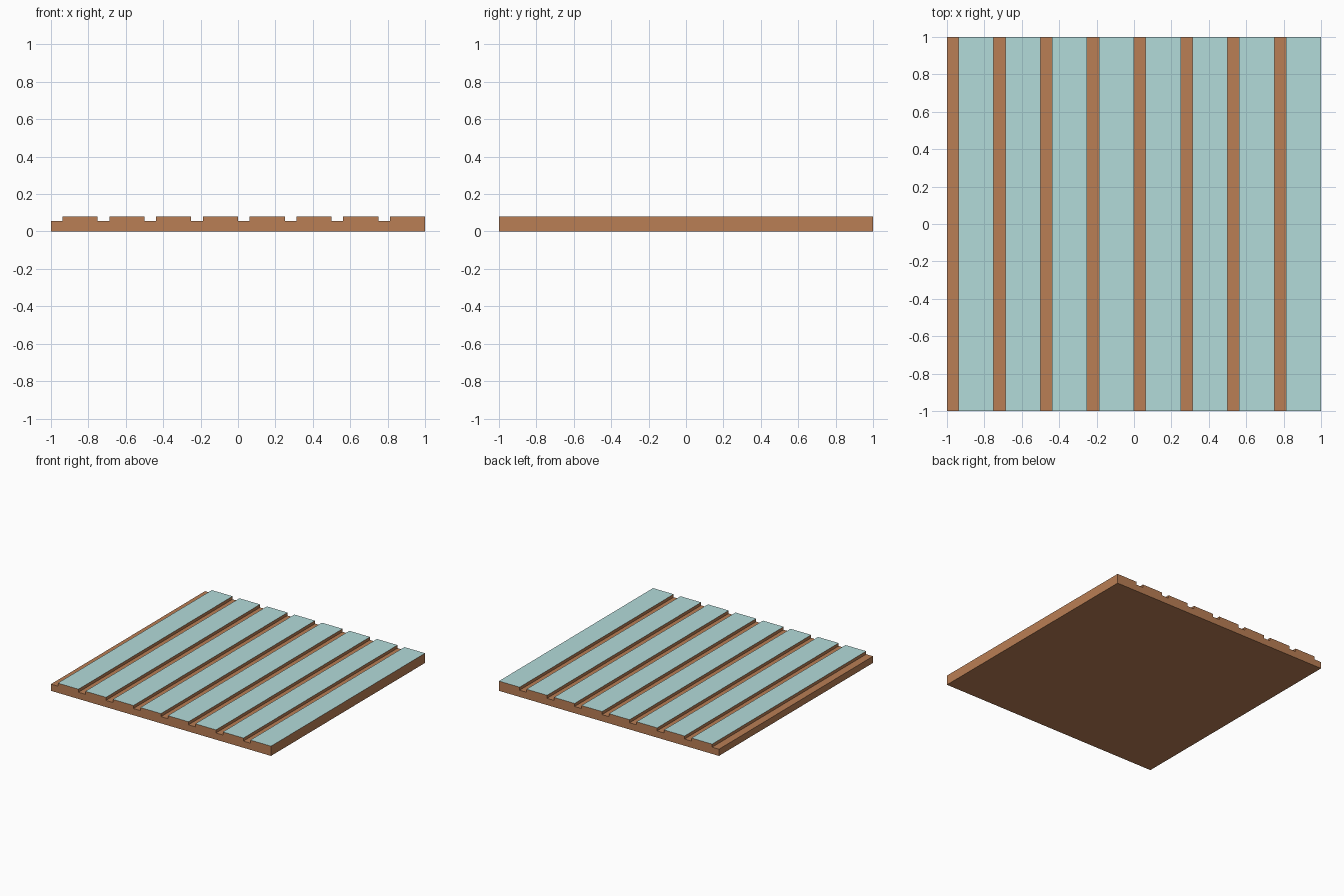
import bpy
import bmesh

if "Cube" in bpy.data.objects:
    bpy.data.objects.remove(bpy.data.objects["Cube"])

PLANKS, PITCH, GROOVE = 8, 0.25, 0.0625
FLOOR, TOP = 0.055, 0.08


def material(name, color):
    mat = bpy.data.materials.new(name)
    mat.diffuse_color = color
    mat.use_nodes = True
    mat.node_tree.nodes["Principled BSDF"].inputs["Base Color"].default_value = mat.diffuse_color
    return mat


# Stepped cross-section: a groove followed by a raised plank, repeated
profile = [(-1, 0)]
for i in range(PLANKS):
    x = -1 + i * PITCH
    profile += [(x, FLOOR), (x + GROOVE, FLOOR), (x + GROOVE, TOP), (x + PITCH, TOP)]
profile.append((1, 0))

# Extrude the section from front to back
bm = bmesh.new()
section = bm.faces.new([bm.verts.new((x, -1, z)) for x, z in profile])
extruded = bmesh.ops.extrude_face_region(bm, geom=[section], use_keep_orig=True)
moved = [v for v in extruded["geom"] if isinstance(v, bmesh.types.BMVert)]
bmesh.ops.translate(bm, verts=moved, vec=(0, 2, 0))
bmesh.ops.recalc_face_normals(bm, faces=bm.faces)

# Painted plank tops, bare wood elsewhere
for face in bm.faces:
    if face.normal.z > 0.9 and face.calc_center_median().z > TOP - 0.001:
        face.material_index = 1

mesh = bpy.data.meshes.new("plank_floor")
bm.to_mesh(mesh)
bm.free()
mesh.materials.append(material("wood", (0.49, 0.21, 0.09, 1)))
mesh.materials.append(material("pale_teal", (0.45, 0.71, 0.70, 1)))
floor = bpy.data.objects.new("plank_floor", mesh)
bpy.context.collection.objects.link(floor)
